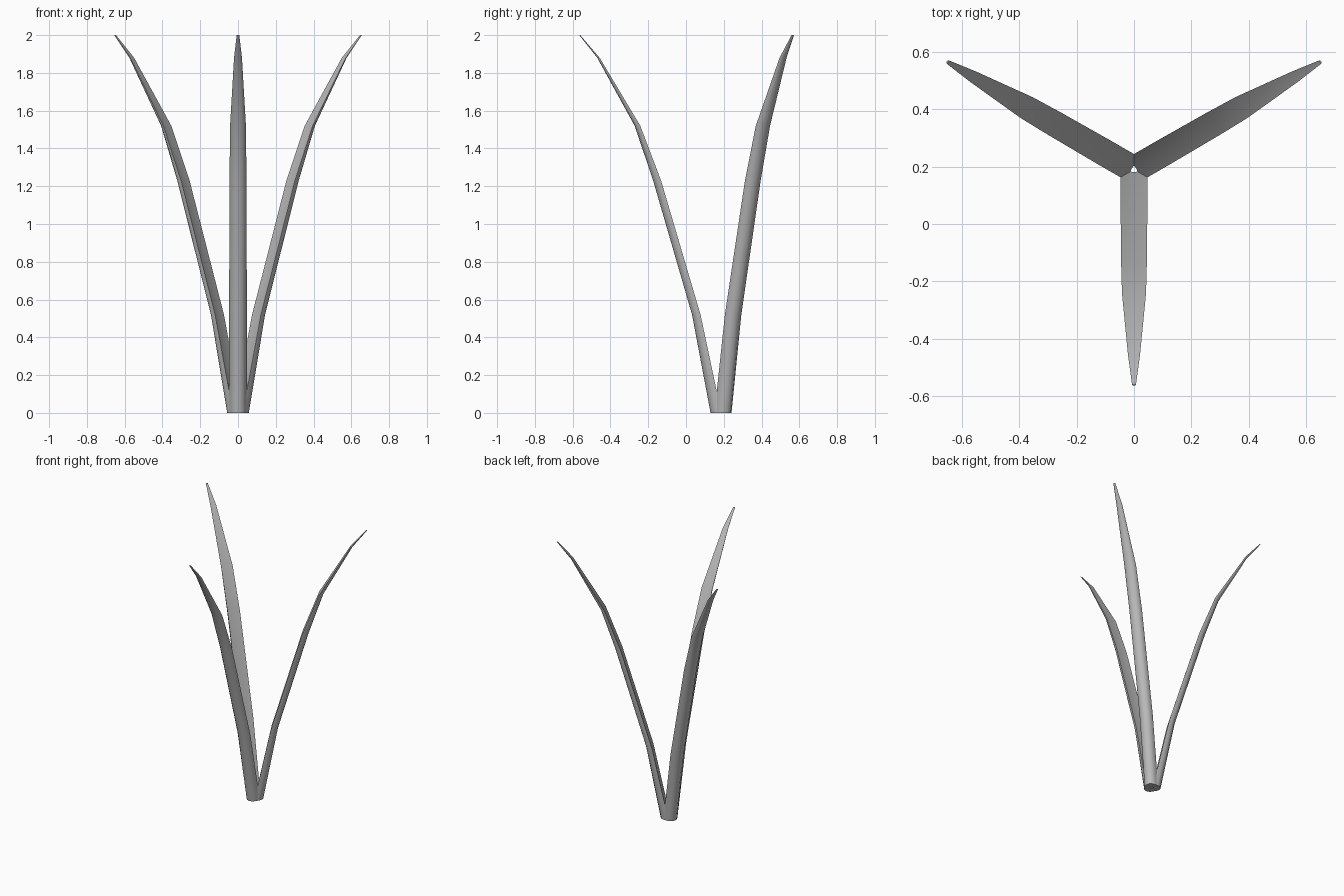
import bpy
import bmesh
import math
from mathutils import Matrix, Vector

cube = bpy.data.objects.get("Cube")
if cube:
    bpy.data.objects.remove(cube, do_unlink=True)

grey = bpy.data.materials.new("plain grey")
grey.use_nodes = True
colour = (0.5, 0.5, 0.5, 1)
grey.diffuse_color = colour
grey.node_tree.nodes["Principled BSDF"].inputs["Base Color"].default_value = colour

CENTRE = Vector((0, 0.19, 0))
ARC_STEPS = 6
# height, inner reach, outer reach, half width
RINGS = [
    (0.0, 0.003, 0.060, 0.047),
    (0.52, 0.113, 0.158, 0.047),
    (1.23, 0.322, 0.364, 0.045),
    (1.52, 0.432, 0.462, 0.042),
    (1.88, 0.647, 0.660, 0.021),
    (2.0, 0.750, 0.755, 0.007),
]


def blade(name, angle):
    """Half-round leaf with a shallow groove along its inner face."""
    bm = bmesh.new()
    loops = []
    for height, inner, outer, half in RINGS:
        depth = outer - inner
        points = []
        for i in range(ARC_STEPS + 1):
            a = math.pi * i / ARC_STEPS
            points.append((half * math.cos(a), -inner - depth * math.sin(a), height))
        points.append((0, -inner - depth * 0.1, height))
        loops.append([bm.verts.new(p) for p in points])
    count = ARC_STEPS + 2
    for low, high in zip(loops, loops[1:]):
        for i in range(count):
            j = (i + 1) % count
            bm.faces.new((low[i], low[j], high[j], high[i]))
    bm.faces.new(loops[0])
    bm.faces.new(loops[-1])
    bmesh.ops.recalc_face_normals(bm, faces=bm.faces)
    bm.transform(Matrix.Translation(CENTRE) @ Matrix.Rotation(angle, 4, "Z"))
    mesh = bpy.data.meshes.new(name)
    bm.to_mesh(mesh)
    bm.free()
    mesh.materials.append(grey)
    obj = bpy.data.objects.new(name, mesh)
    bpy.context.collection.objects.link(obj)
    bpy.ops.object.select_all(action="DESELECT")
    obj.select_set(True)
    bpy.context.view_layer.objects.active = obj
    bpy.ops.object.shade_smooth_by_angle(angle=math.radians(40))


# Three leaves spread evenly around the shared foot
for index, name in enumerate(("front_leaf", "back_left_leaf", "back_right_leaf")):
    blade(name, index * math.tau / 3)
